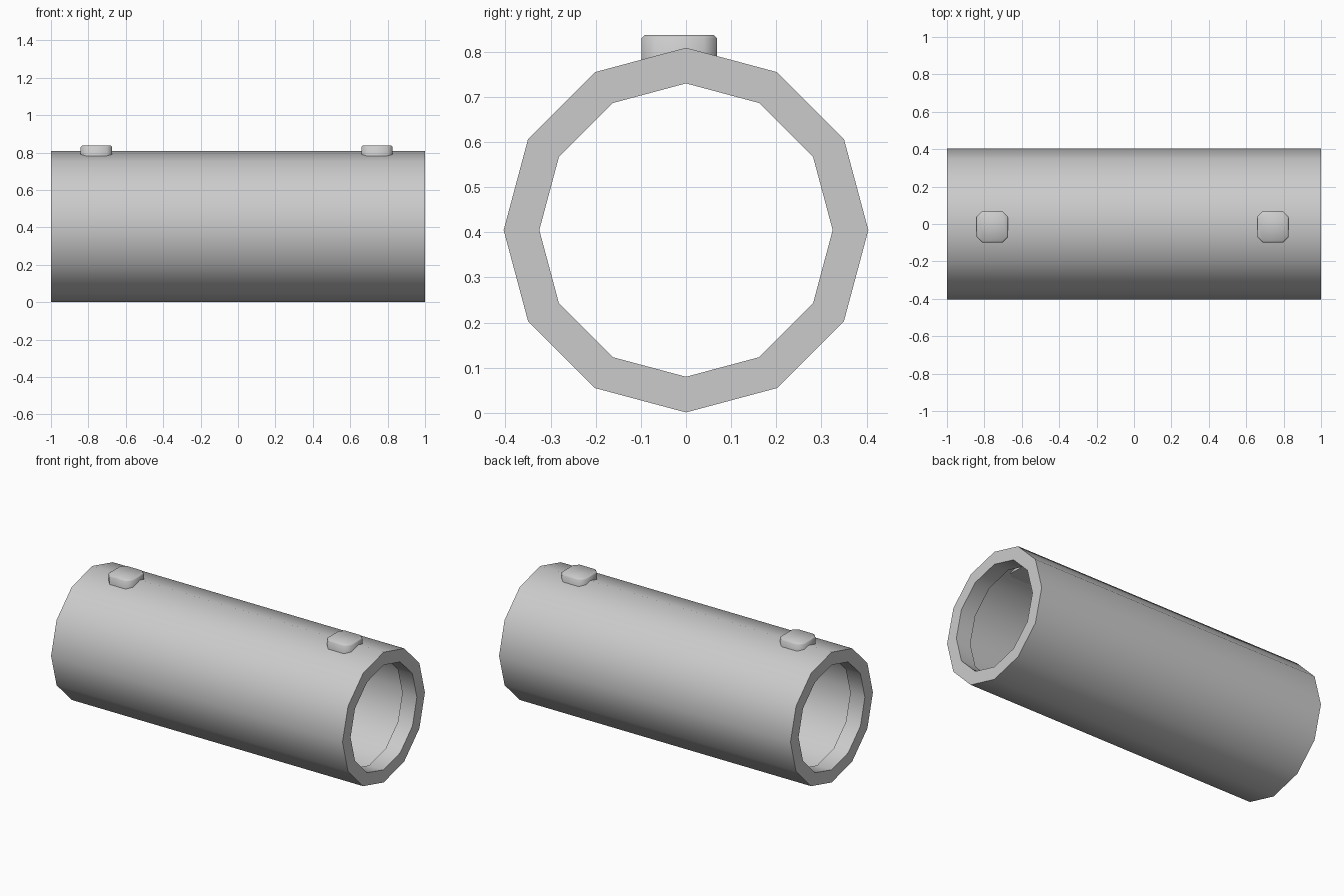
import bpy, bmesh
from math import radians, sin, cos, pi

cube = bpy.data.objects.get("Cube")
if cube:
    bpy.data.objects.remove(cube)

# Single grey finish
grey = bpy.data.materials.new("plain_grey")
grey.use_nodes = True
colour = (0.6, 0.6, 0.6, 1)
grey.diffuse_color = colour
grey.node_tree.nodes["Principled BSDF"].inputs["Base Color"].default_value = colour

SIDES = 12
RADIUS, BORE, RECESS = 0.404, 0.325, 0.385
CENTRE_Z = 0.405


def finish(bm, name, angle):
    bmesh.ops.recalc_face_normals(bm, faces=bm.faces)
    mesh = bpy.data.meshes.new(name)
    bm.to_mesh(mesh)
    bm.free()
    mesh.materials.append(grey)
    obj = bpy.data.objects.new(name, mesh)
    bpy.context.collection.objects.link(obj)
    bpy.ops.object.select_all(action="DESELECT")
    obj.select_set(True)
    bpy.context.view_layer.objects.active = obj
    bpy.ops.object.shade_smooth_by_angle(angle=radians(angle))
    return obj


# Tube: closed wall profile swept round the x axis, with a lip at each end
profile = [(-1, RADIUS), (1, RADIUS), (1, BORE), (0.9, BORE),
           (0.9, RECESS), (-0.9, RECESS), (-0.9, BORE), (-1, BORE)]
bm = bmesh.new()
rings = []
for i in range(SIDES):
    a = 2 * pi * i / SIDES
    rings.append([bm.verts.new((x, r * sin(a), CENTRE_Z + r * cos(a))) for x, r in profile])
for i, ring in enumerate(rings):
    after = rings[(i + 1) % SIDES]
    for j in range(len(profile)):
        k = (j + 1) % len(profile)
        bm.faces.new((ring[j], ring[k], after[k], after[j]))
finish(bm, "tube", 40)

# Buttons: square pads with cut corners and a softened top rim
HALF, CUT, TOP, BOTTOM = 0.084, 0.03, 0.837, 0.765
for name, x in (("right_button", -0.757), ("left_button", 0.743)):
    bm = bmesh.new()
    outline = []
    for sx, sy in ((1, 1), (-1, 1), (-1, -1), (1, -1)):
        pair = [(sx * HALF, sy * (HALF - CUT)), (sx * (HALF - CUT), sy * HALF)]
        outline += pair if sx * sy > 0 else pair[::-1]
    base = bm.faces.new([bm.verts.new((x + px, py - 0.015, BOTTOM)) for px, py in outline])
    top = bmesh.ops.extrude_face_region(bm, geom=[base])["geom"]
    bmesh.ops.translate(bm, vec=(0, 0, TOP - BOTTOM),
                        verts=[g for g in top if isinstance(g, bmesh.types.BMVert)])
    rim = [e for e in bm.edges if all(v.co.z > TOP - 0.001 for v in e.verts)]
    bmesh.ops.bevel(bm, geom=rim, offset=0.007, segments=1, affect="EDGES")
    finish(bm, name, 50)
